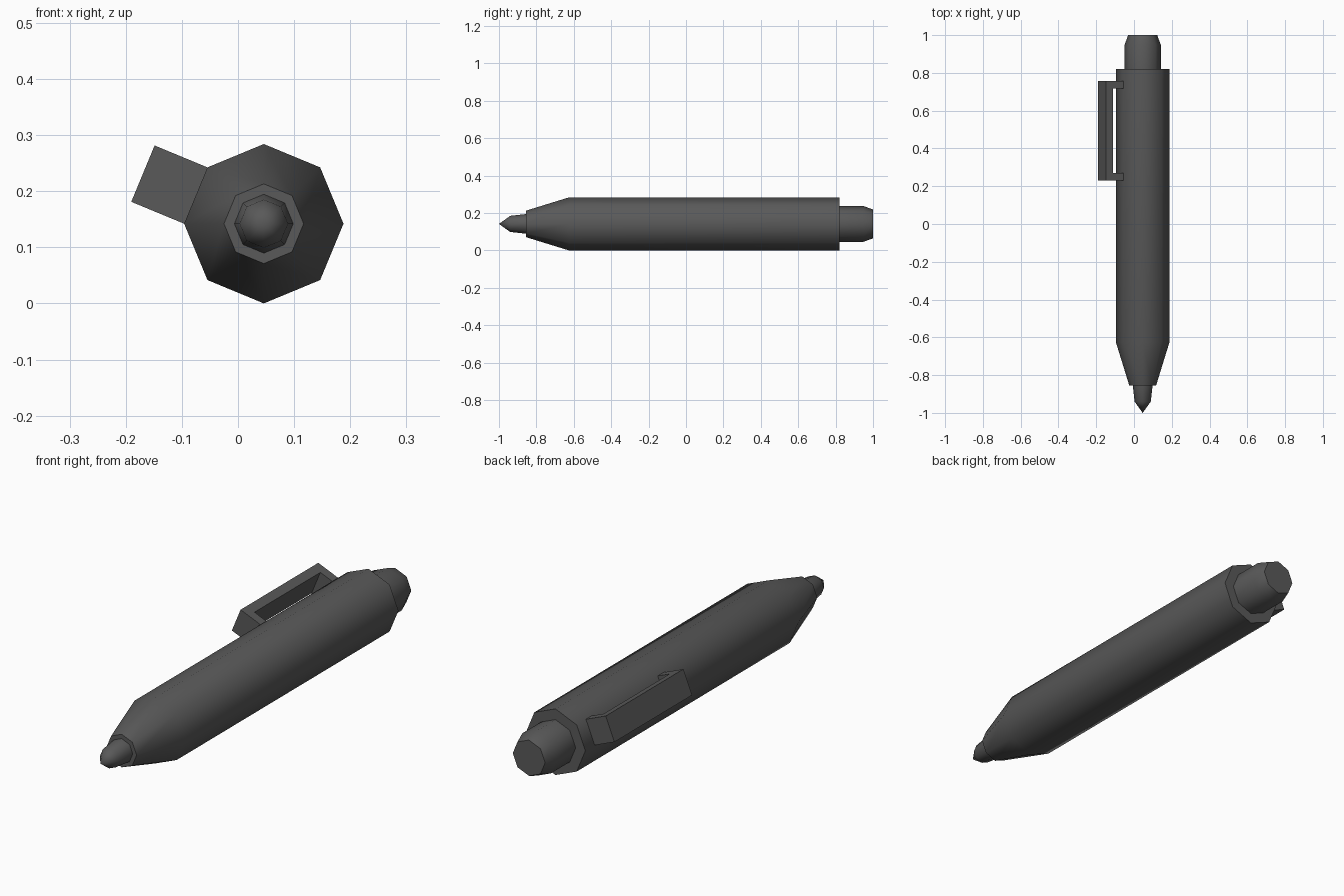
import bpy, bmesh, math
from mathutils import Vector

if "Cube" in bpy.data.objects:
    bpy.data.objects.remove(bpy.data.objects["Cube"])

CX, CZ = 0.046, 0.142          # pen axis, running along y
SIDES = 8

grey = bpy.data.materials.new("dark grey plastic")
grey.diffuse_color = (0.1, 0.1, 0.1, 1)
grey.use_nodes = True
grey.node_tree.nodes["Principled BSDF"].inputs["Base Color"].default_value = grey.diffuse_color


def finish(name, bm, smooth):
    bmesh.ops.recalc_face_normals(bm, faces=bm.faces[:])
    mesh = bpy.data.meshes.new(name)
    bm.to_mesh(mesh)
    bm.free()
    mesh.materials.append(grey)
    ob = bpy.data.objects.new(name, mesh)
    bpy.context.collection.objects.link(ob)
    if smooth:
        bpy.ops.object.select_all(action='DESELECT')
        ob.select_set(True)
        bpy.context.view_layer.objects.active = ob
        bpy.ops.object.shade_smooth_by_angle(angle=math.radians(55))
    return ob


def lathe(name, profile):
    """Octagonal turned part from (y, radius) pairs; radius 0 makes a point."""
    bm = bmesh.new()
    rings = []
    for y, r in profile:
        n = SIDES if r > 0 else 1
        rings.append([bm.verts.new((CX + r * math.cos(math.tau * i / SIDES), y,
                                    CZ + r * math.sin(math.tau * i / SIDES)))
                      for i in range(n)])
    for a, b in zip(rings, rings[1:]):
        for i in range(SIDES):
            j = (i + 1) % SIDES
            quad = [a[i % len(a)], a[j % len(a)], b[j % len(b)], b[i % len(b)]]
            bm.faces.new(list(dict.fromkeys(quad)))
    for ring in (rings[0], rings[-1]):
        if len(ring) > 1:
            bm.faces.new(ring)
    return finish(name, bm, True)


# Barrel with tapered nose, writing tip and push button
lathe("barrel", [(-0.855, 0.071), (-0.625, 0.142), (0.82, 0.142)])
lathe("writing_tip", [(-1.0, 0.0), (-0.94, 0.043), (-0.85, 0.053)])
lathe("push_button", [(0.81, 0.096), (0.948, 0.096), (1.0, 0.077)])

# Pocket clip: a U-shaped bracket standing on the upper left barrel face
ang = math.radians(157.5)
out = Vector((math.cos(ang), 0, math.sin(ang)))
side = Vector((-math.sin(ang), 0, math.cos(ang)))
face_dist = 0.142 * math.cos(math.pi / SIDES)
half_width = 0.142 * math.sin(math.pi / SIDES)
top, bar = face_dist + 0.102, face_dist + 0.061
base = face_dist - 0.002
outline = [(0.23, base), (0.23, top), (0.757, top), (0.757, base),
           (0.717, base), (0.717, bar), (0.27, bar), (0.27, base)]
bm = bmesh.new()
loops = [[bm.verts.new(Vector((CX, y, CZ)) + out * d + side * s) for y, d in outline]
         for s in (-half_width, half_width)]
for loop in loops:
    bm.faces.new(loop)
for i in range(len(outline)):
    j = (i + 1) % len(outline)
    bm.faces.new([loops[0][i], loops[0][j], loops[1][j], loops[1][i]])
finish("pocket_clip", bm, False)
